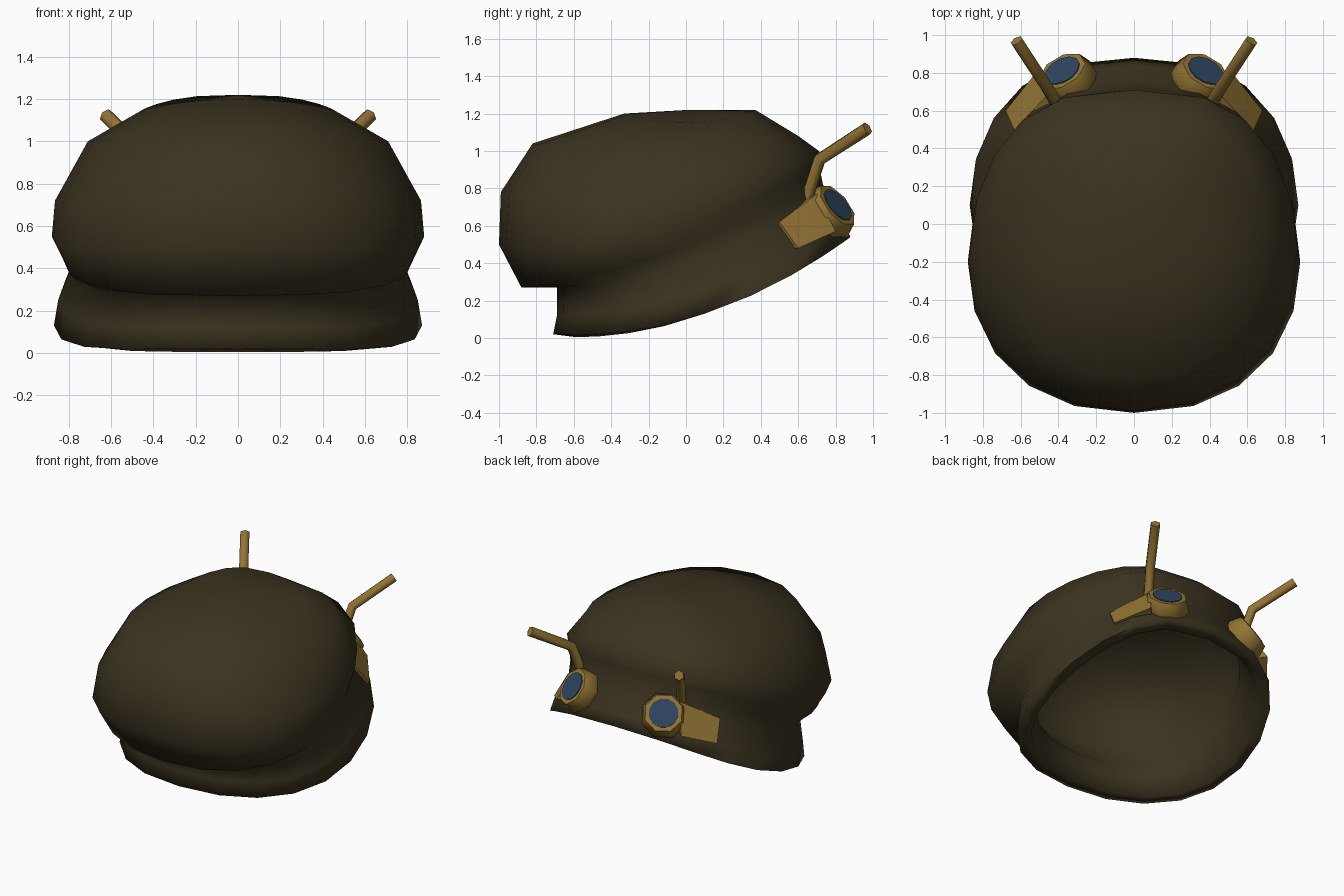
import bpy, bmesh, math
from mathutils import Vector

cube = bpy.data.objects.get("Cube")
if cube:
    bpy.data.objects.remove(cube, do_unlink=True)


def material(name, rgb):
    m = bpy.data.materials.new(name)
    m.use_nodes = True
    m.diffuse_color = (*rgb, 1)
    m.node_tree.nodes["Principled BSDF"].inputs["Base Color"].default_value = (*rgb, 1)
    return m


OLIVE = material("dark olive cloth", (0.043, 0.033, 0.014))
GOLD = material("dull gold", (0.29, 0.175, 0.034))
BLUE = material("blue glass", (0.028, 0.058, 0.115))


def finish(bm, name, mat, angle):
    bmesh.ops.recalc_face_normals(bm, faces=bm.faces)
    mesh = bpy.data.meshes.new(name)
    bm.to_mesh(mesh)
    bm.free()
    mesh.materials.append(mat)
    ob = bpy.data.objects.new(name, mesh)
    bpy.context.collection.objects.link(ob)
    bpy.ops.object.select_all(action='DESELECT')
    ob.select_set(True)
    bpy.context.view_layer.objects.active = ob
    bpy.ops.object.shade_smooth_by_angle(angle=math.radians(angle))


def through(front, side, back, c):
    """Quadratic through front (c=-1), side (c=0) and back (c=1)."""
    return side + (back - front) / 2 * c + ((back + front) / 2 - side) * c * c


def ring(bm, front, side, back, n=20):
    """Closed ring through a front (y, z), side (x, y, z) and back (y, z) point."""
    verts = []
    for i in range(n):
        t = 2 * math.pi * i / n
        s, c = math.sin(t), -math.cos(t)
        # The back is squarer than the front
        x = math.copysign(abs(s) ** (.8 - .08 * c), s) * side[0] if abs(s) > 1e-6 else 0
        verts.append(bm.verts.new((x, through(front[0], side[1], back[0], c),
                                   through(front[1], side[2], back[1], c))))
    return verts


def bridge(bm, a, b):
    for i in range(len(a)):
        j = (i + 1) % len(a)
        bm.faces.new((a[i], a[j], b[j], b[i]))


def fan(bm, loop, point):
    tip = bm.verts.new(point)
    for i in range(len(loop)):
        bm.faces.new((loop[i], loop[(i + 1) % len(loop)], tip))


# Soft cap: lining, rim, band, fold and crown as one loft
sections = [
    ((-.70, .95), (.60, -.08, .92), (.48, 1.03)),
    ((-.87, .52), (.78, -.12, .60), (.62, .90)),
    ((-.59, .22), (.71, .03, .40), (.66, .74)),
    ((-.59, .005), (.79, .10, .13), (.80, .51)),
    ((-.71, .02), (.87, .10, .13), (.88, .54)),
    ((-.69, .12), (.85, .07, .25), (.84, .62)),
    ((-.69, .27), (.79, .00, .40), (.76, .74)),
    ((-.88, .27), (.83, -.12, .45), (.73, .83)),
    ((-1.0, .50), (.88, -.20, .55), (.715, .91)),
    ((-.99, .78), (.865, -.13, .72), (.71, 1.0)),
    ((-.82, 1.04), (.71, -.08, 1.0), (.60, 1.08)),
    ((-.33, 1.20), (.45, .02, 1.15), (.37, 1.22)),
]
bm = bmesh.new()
rings = [ring(bm, *s) for s in sections]
for a, b in zip(rings, rings[1:]):
    bridge(bm, a, b)
fan(bm, rings[0], (0, -.1, 1.08))
fan(bm, rings[-1], (0, .02, 1.22))
finish(bm, "cap", OLIVE, 100)


def turned(name, profile, centre, normal, sides, mat):
    """Capped stack of round sections given as (radius, distance along normal)."""
    bm = bmesh.new()
    rot = normal.to_track_quat('Z', 'Y')
    angles = [2 * math.pi * (i + .5) / sides for i in range(sides)]
    loops = [[bm.verts.new(centre + rot @ Vector((r * math.cos(a), r * math.sin(a), d)))
              for a in angles] for r, d in profile]
    for a, b in zip(loops, loops[1:]):
        bridge(bm, a, b)
    bm.faces.new(loops[0])
    bm.faces.new(loops[-1])
    finish(bm, name, mat, 50)


for label, sx in (("left", 1), ("right", -1)):
    def P(x, y, z):
        return Vector((x * sx, y, z))

    # Lens housing and glass
    normal = P(.42, .70, .58).normalized()
    centre = P(.38, .81, .71)
    turned(label + "_lens_housing", [(.12, -.15), (.165, -.08), (.135, 0)],
           centre, normal, 8, GOLD)
    turned(label + "_lens", [(.102, -.002), (.102, .006)], centre, normal, 12, BLUE)

    # Side arm running from the housing around the band
    bm = bmesh.new()
    for p in (P(.635, .50, .62), P(.68, .60, .48), P(.52, .80, .57), P(.44, .70, .77)):
        bm.verts.new(p)
        bm.verts.new(p + P(-.06, -.06, -.01))
    bmesh.ops.convex_hull(bm, input=bm.verts)
    finish(bm, label + "_side_arm", GOLD, 30)

    # Bent antenna
    path = [P(.40, .62, .66), P(.455, .715, .955), P(.622, .97, 1.12)]
    first = (path[1] - path[0]).normalized()
    second = (path[2] - path[1]).normalized()
    bm = bmesh.new()
    loops = []
    for p, d in zip(path, (first, (first + second).normalized(), second)):
        u = d.cross(first.cross(second)).normalized()
        v = d.cross(u)
        loops.append([bm.verts.new(p + .036 * (u * math.cos(a) + v * math.sin(a)))
                      for a in (math.pi / 3 * i for i in range(6))])
    for a, b in zip(loops, loops[1:]):
        bridge(bm, a, b)
    bm.faces.new(loops[0])
    bm.faces.new(loops[-1])
    finish(bm, label + "_antenna", GOLD, 65)
